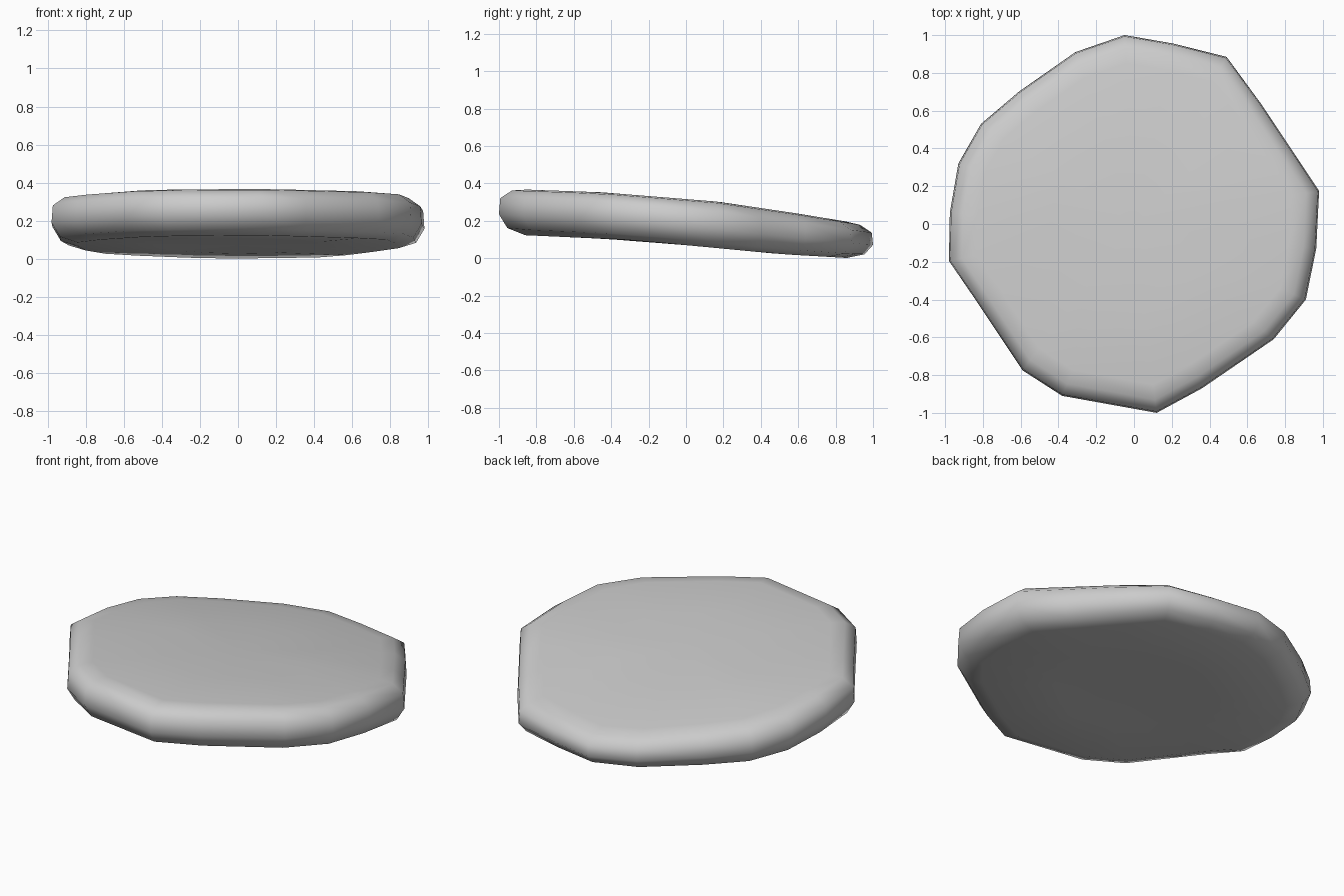
import bpy, bmesh

if "Cube" in bpy.data.objects:
    bpy.data.objects.remove(bpy.data.objects["Cube"])

# Irregular outline of the flat stone, seen from above
OUTLINE = [(-0.05, 1.0), (0.21, 0.955), (0.49, 0.885), (0.67, 0.64), (0.83, 0.40),
           (0.98, 0.175), (0.965, -0.13), (0.91, -0.40), (0.74, -0.61), (0.36, -0.87),
           (0.12, -1.0), (-0.38, -0.91), (-0.59, -0.775), (-0.85, -0.385), (-0.98, -0.195),
           (-0.975, 0.06), (-0.93, 0.32), (-0.81, 0.53), (-0.61, 0.70), (-0.31, 0.91)]
# Gently bent, tilted top and bottom faces: (y, z)
TOP = [(-1, .37), (-.92, .369), (-.45, .352), (.17, .302), (.6, .238), (1, .172)]
BOTTOM = [(-1, .137), (-.87, .123), (-.3, .098), (.1, .06), (.5, .022), (.86, .001), (1, -.002)]
# Rounded edge: (outline scale, height fraction from bottom to top)
RINGS = [(.45, 0), (.86, 0), (.955, .12), (1, .42), (.993, .79), (.93, .97), (.85, 1), (.45, 1)]


def interp(table, y):
    for (y0, z0), (y1, z1) in zip(table, table[1:]):
        if y <= y1:
            return z0 + (z1 - z0) * (y - y0) / (y1 - y0)
    return table[-1][1]


def point(x, y, frac):
    b, t = interp(BOTTOM, y), interp(TOP, y)
    return (x, y, max(0, b + (t - b) * frac))


bm = bmesh.new()
rings = [[bm.verts.new(point(x * s, y * s, f)) for x, y in OUTLINE] for s, f in RINGS]
n = len(OUTLINE)

# Skin between rings
for lo, hi in zip(rings, rings[1:]):
    for i in range(n):
        j = (i + 1) % n
        bm.faces.new((lo[i], lo[j], hi[j], hi[i]))

# Centre fans on the bottom and top
for ring, frac in ((rings[0], 0), (rings[-1], 1)):
    c = bm.verts.new(point(0, 0, frac))
    for i in range(n):
        bm.faces.new((ring[i], ring[(i + 1) % n], c))

bmesh.ops.recalc_face_normals(bm, faces=bm.faces)
for f in bm.faces:
    f.smooth = True
mesh = bpy.data.meshes.new("flat_stone")
bm.to_mesh(mesh)
bm.free()
stone = bpy.data.objects.new("flat_stone", mesh)
bpy.context.collection.objects.link(stone)
